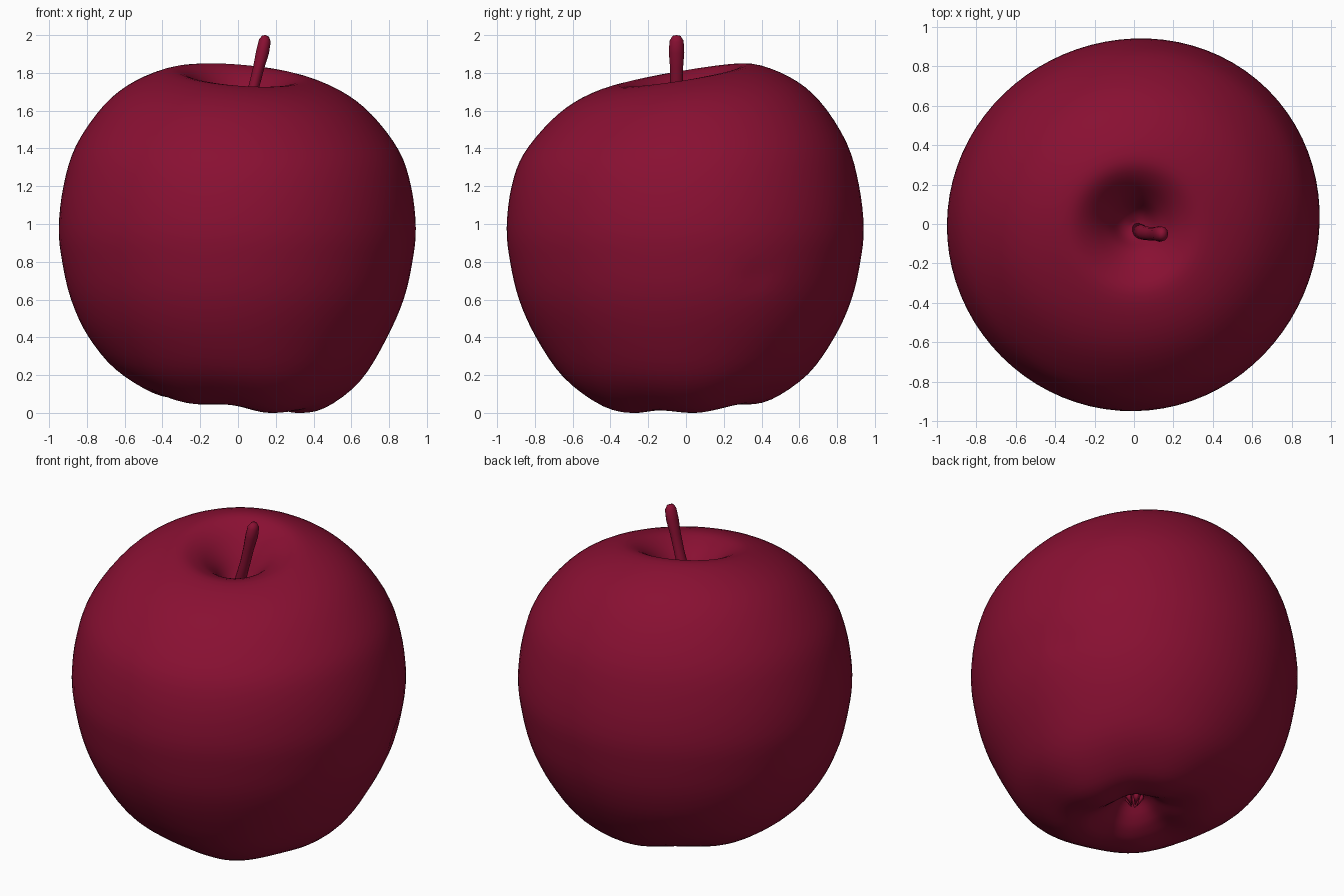
import bpy, bmesh, math
from mathutils import Vector

if "Cube" in bpy.data.objects:
    bpy.data.objects.remove(bpy.data.objects["Cube"])

red = bpy.data.materials.new("apple red")
red.diffuse_color = (0.25, 0.005, 0.032, 1)
red.use_nodes = True
red.node_tree.nodes["Principled BSDF"].inputs["Base Color"].default_value = red.diffuse_color


def make_object(name, bm):
    bmesh.ops.recalc_face_normals(bm, faces=bm.faces)
    for f in bm.faces:
        f.smooth = True
    me = bpy.data.meshes.new(name)
    bm.to_mesh(me)
    bm.free()
    me.materials.append(red)
    ob = bpy.data.objects.new(name, me)
    bpy.context.collection.objects.link(ob)
    return ob


def skin(bm, rings, a, b):
    """Bridge rings of points and close them to the end points a and b."""
    rows = [[bm.verts.new(p) for p in ring] for ring in rings]
    n = len(rows[0])
    for r0, r1 in zip(rows, rows[1:]):
        for i in range(n):
            j = (i + 1) % n
            bm.faces.new((r0[i], r0[j], r1[j], r1[i]))
    for row, p in ((rows[0], a), (rows[-1], b)):
        tip = bm.verts.new(p)
        for i in range(n):
            bm.faces.new((row[i], row[(i + 1) % n], tip))


def spline(pts, steps):
    out = []
    for i in range(len(pts) - 1):
        p0, p1 = Vector(pts[max(i - 1, 0)]), Vector(pts[i])
        p2, p3 = Vector(pts[i + 1]), Vector(pts[min(i + 2, len(pts) - 1)])
        for s in range(steps):
            t = s / steps
            out.append(0.5 * (2 * p1 + (p2 - p0) * t + (2 * p0 - 5 * p1 + 4 * p2 - p3) * t * t
                              + (3 * p1 - p0 - 3 * p2 + p3) * t ** 3))
    return out + [Vector(pts[-1])]


def smooth(a, b, x):
    t = min(max((x - a) / (b - a), 0), 1)
    return t * t * (3 - 2 * t)


# Apple body: lathed profile with an uneven shoulder, lobed base and small dent
profile = spline([(0, 0.21), (0.07, 0.19), (0.14, 0.12), (0.21, 0.07), (0.31, 0.042), (0.46, 0.067),
                  (0.65, 0.2), (0.79, 0.4), (0.88, 0.6), (0.927, 0.8), (0.945, 0.98), (0.92, 1.2),
                  (0.855, 1.4), (0.71, 1.6), (0.55, 1.722), (0.36, 1.788), (0.24, 1.755),
                  (0.14, 1.66), (0.07, 1.55), (0, 1.5)], 4)


def body_point(r, z, a):
    near = smooth(0.03, 0.3, r)
    top = 0.062 * math.cos(a - math.radians(115)) * smooth(1.1, 1.7, z) * near
    low = 1 - smooth(0.05, 0.5, z)
    base = (-0.042 * math.cos(a + math.radians(25)) + 0.01 * math.cos(5 * (a + 0.44))) * low * near
    rr = r * (1 + 0.012 * math.cos(2 * a - 1.57) * smooth(0.4, 0.9, r) + 0.006 * math.cos(3 * a - 2.3))
    p = Vector((rr * math.cos(a), rr * math.sin(a), z + top + base))
    d = (p - Vector((0.85, 0.38, 0.72))).length
    p.xy *= 1 - 0.014 * math.exp(-(d / 0.06) ** 2)
    return p


N = 80
bm = bmesh.new()
skin(bm, [[body_point(q.x, q.y, 2 * math.pi * i / N) for i in range(N)] for q in profile[1:-1]],
     (0, 0, profile[0].y), (0, 0, profile[-1].y))
body = make_object("apple_body", bm)
low = min(v.co.z for v in body.data.vertices)
for v in body.data.vertices:
    v.co.z -= low * (1 - smooth(0, 0.5, v.co.z))

# Stem: leaning tapered tube, thicker at the tip
path = [(0.01, -0.03, 1.46, 0.034), (0.05, -0.045, 1.62, 0.03), (0.085, -0.05, 1.73, 0.028),
        (0.11, -0.05, 1.83, 0.029), (0.13, -0.05, 1.91, 0.034), (0.142, -0.05, 1.97, 0.031),
        (0.146, -0.05, 1.995, 0.018)]
bm = bmesh.new()
rings = []
for x, y, z, r in path:
    ring = []
    for i in range(12):
        a = 2 * math.pi * i / 12
        ring.append((x + r * math.cos(a), y + 1.2 * r * math.sin(a), z - 0.2 * r * math.cos(a)))
    rings.append(ring)
skin(bm, rings, (0.01, -0.03, 1.45), (0.146, -0.05, 2.0))
make_object("stem", bm)

# Calyx: small dried sepals inside the bottom hollow
bm = bmesh.new()
for k in range(5):
    a = 2 * math.pi * k / 5
    u, s = Vector((math.cos(a), math.sin(a), 0)), Vector((-math.sin(a), math.cos(a), 0))
    c = u * 0.03 + Vector((0, 0, 0.22))
    ring = [c + u * 0.014, c + s * 0.025, c - u * 0.014, c - s * 0.025]
    mid = [p + u * 0.015 - Vector((0, 0, 0.05)) for p in ring]
    skin(bm, [ring, mid], c, u * 0.015 + Vector((0, 0, 0.11)))
make_object("calyx", bm)
